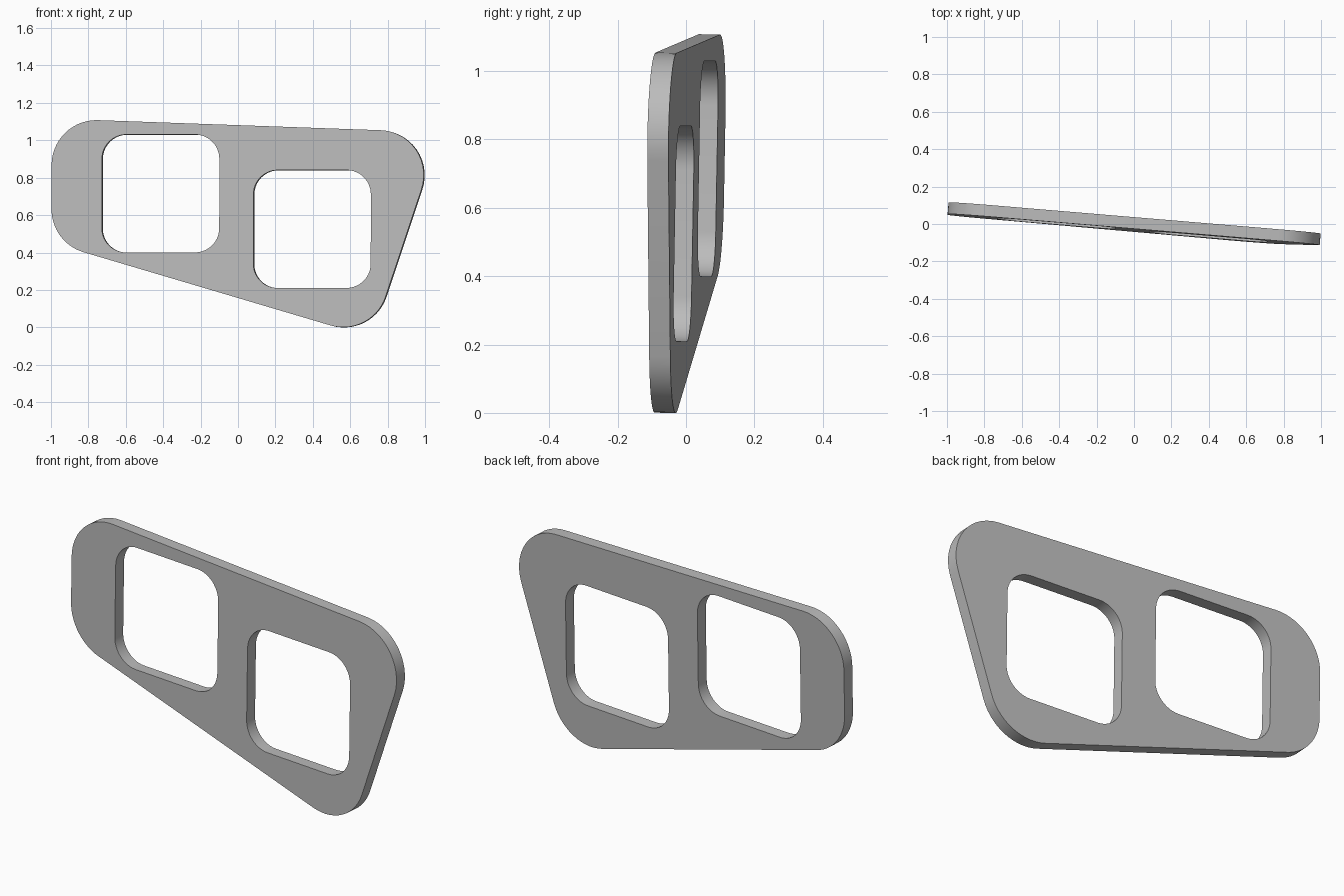
import bpy
import math
from mathutils import Vector, Matrix

cube = bpy.data.objects.get("Cube")
if cube:
    bpy.data.objects.remove(cube, do_unlink=True)

THICKNESS = 0.062
STEPS = 14


def rounded(corners, radius):
    """Round every corner of a convex counter-clockwise polygon."""
    points = []
    corners = [Vector(c) for c in corners]
    for i, corner in enumerate(corners):
        a = (corners[i - 1] - corner).normalized()
        b = (corners[(i + 1) % len(corners)] - corner).normalized()
        half = a.angle(b) / 2
        centre = corner + (a + b).normalized() * radius / math.sin(half)
        start = corner + a * radius / math.tan(half) - centre
        sweep = math.pi - 2 * half
        for s in range(STEPS + 1):
            points.append(centre + Matrix.Rotation(sweep * s / STEPS, 2) @ start)
    return points


def square(x, z, size):
    h = size / 2
    return [(x - h, z - h), (x + h, z - h), (x + h, z + h), (x - h, z + h)]


# Flat plate outline and its two rounded windows
loops = [
    rounded([(-0.998, 0.452), (0.722, -0.056), (1.088, 1.042), (-0.998, 1.116)], 0.24),
    rounded(square(-0.413, 0.715, 0.63), 0.13),
    rounded(square(0.4, 0.525, 0.63), 0.13),
]
curve = bpy.data.curves.new("plate", "CURVE")
curve.dimensions = "2D"
curve.fill_mode = "BOTH"
curve.extrude = THICKNESS / 2
for loop in loops:
    spline = curve.splines.new("POLY")
    spline.points.add(len(loop) - 1)
    for point, co in zip(spline.points, loop):
        point.co = (co.x, co.y, 0, 1)
    spline.use_cyclic_u = True

plate = bpy.data.objects.new("two_window_plate", curve)
bpy.context.collection.objects.link(plate)
bpy.ops.object.select_all(action="DESELECT")
plate.select_set(True)
bpy.context.view_layer.objects.active = plate
bpy.ops.object.convert(target="MESH")
plate = bpy.context.object

# Stand the plate up, turn it slightly and lean it back a little
pivot = Vector((0, 0, 0.6))
turn = Matrix.Rotation(-0.083, 4, "Z") @ Matrix.Rotation(-0.018, 4, "X")
stand = Matrix.Rotation(math.pi / 2, 4, "X")
plate.data.transform(
    Matrix.Translation(pivot + Vector((0, -0.003, 0))) @ turn
    @ Matrix.Translation(-pivot) @ stand)

# Plain grey finish
grey = bpy.data.materials.new("plain_grey")
grey.use_nodes = True
colour = (0.5, 0.5, 0.5, 1)
grey.diffuse_color = colour
grey.node_tree.nodes["Principled BSDF"].inputs["Base Color"].default_value = colour
plate.data.materials.clear()
plate.data.materials.append(grey)

# Merge seams between faces and rims, then smooth the rounded corners
bpy.ops.object.mode_set(mode="EDIT")
bpy.ops.mesh.select_all(action="SELECT")
bpy.ops.mesh.remove_doubles(threshold=0.0001)
bpy.ops.mesh.normals_make_consistent(inside=False)
bpy.ops.object.mode_set(mode="OBJECT")
bpy.ops.object.shade_smooth_by_angle(angle=math.radians(30))
